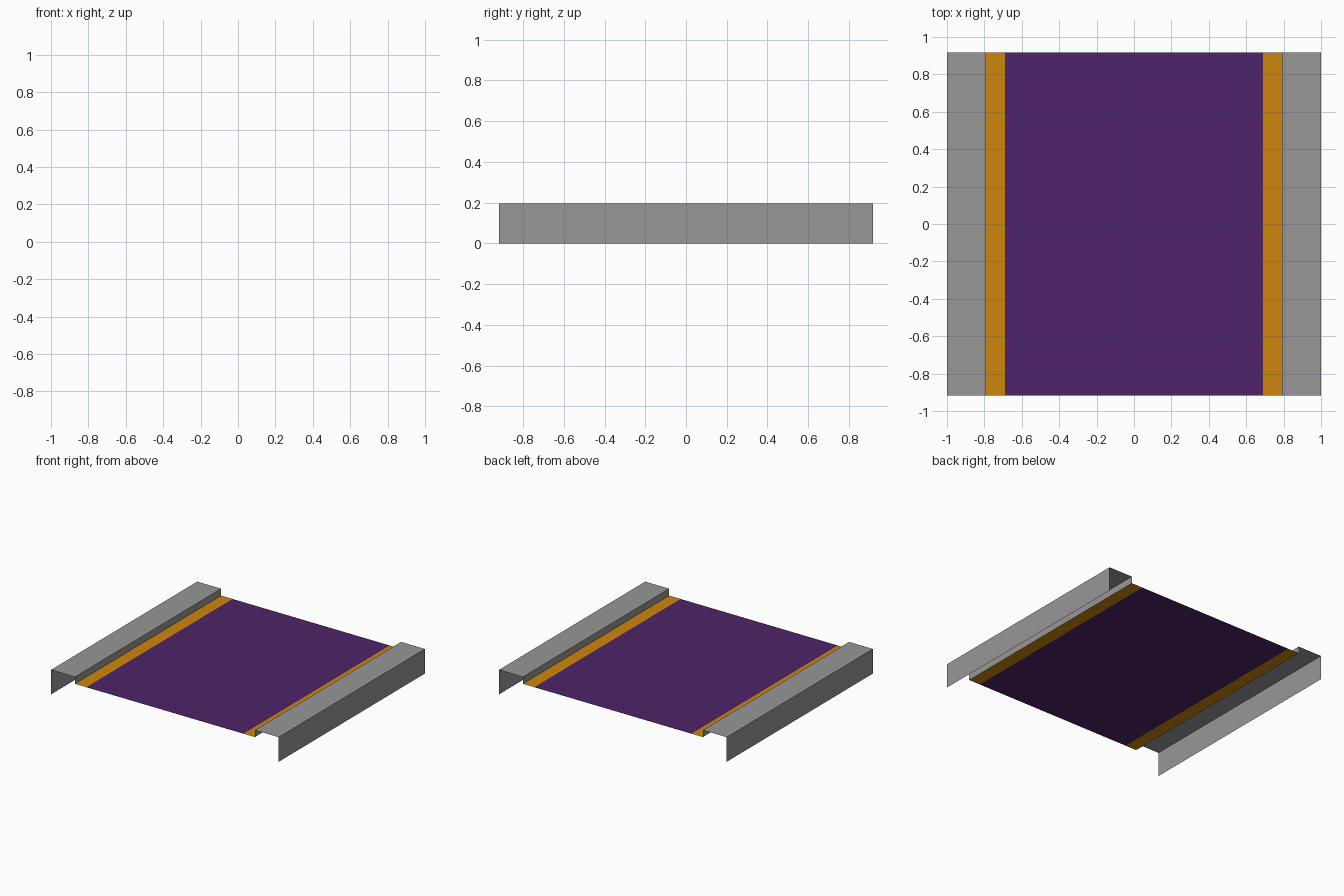
import bpy

if "Cube" in bpy.data.objects:
    bpy.data.objects.remove(bpy.data.objects["Cube"])

HALF_LEN = 0.917   # half length along y
TOP_Z = 0.195      # pavement height
ROAD_Z = 0.14      # road surface height
KERB_X = 0.79      # road side of the kerb
LANE_X = 0.69      # edge of the purple lane


def material(name, srgb):
    lin = [((c / 255 + 0.055) / 1.055) ** 2.4 for c in srgb]
    mat = bpy.data.materials.new(name)
    mat.diffuse_color = (*lin, 1.0)
    mat.use_nodes = True
    mat.node_tree.nodes["Principled BSDF"].inputs["Base Color"].default_value = mat.diffuse_color
    return mat


def strip(name, profile, mat):
    """Open sheet: an (x, z) profile, listed left to right, swept along y."""
    verts = [(x, y, z) for x, z in profile for y in (-HALF_LEN, HALF_LEN)]
    faces = [(2 * i, 2 * i + 2, 2 * i + 3, 2 * i + 1) for i in range(len(profile) - 1)]
    mesh = bpy.data.meshes.new(name)
    mesh.from_pydata(verts, [], faces)
    mesh.materials.append(mat)
    obj = bpy.data.objects.new(name, mesh)
    bpy.context.collection.objects.link(obj)
    return obj


def mirrored(profile):
    return [(-x, z) for x, z in reversed(profile)]


grey = material("concrete grey", (151, 151, 151))
orange = material("gutter orange", (207, 134, 13))
purple = material("road purple", (78, 35, 104))

# Pavements: outer wall, walkway and kerb
pavement = [(-1, 0), (-1, TOP_Z), (-KERB_X, TOP_Z), (-KERB_X, ROAD_Z)]
strip("left_pavement", pavement, grey)
strip("right_pavement", mirrored(pavement), grey)

# Gutters along the kerbs
gutter = [(-KERB_X, ROAD_Z), (-LANE_X, ROAD_Z)]
strip("left_gutter", gutter, orange)
strip("right_gutter", mirrored(gutter), orange)

# Road surface
strip("road", [(-LANE_X, ROAD_Z), (LANE_X, ROAD_Z)], purple)
